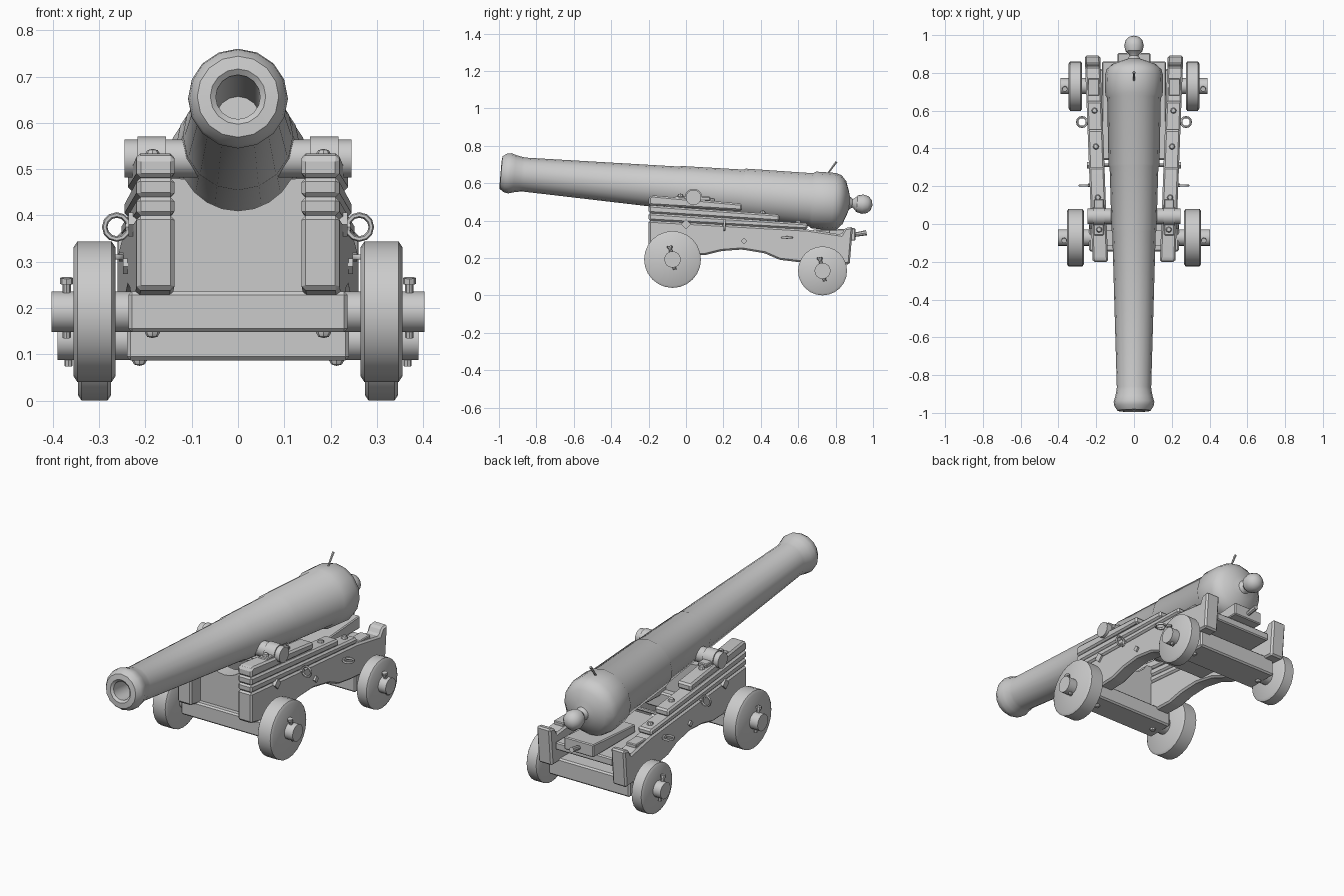
import bpy, bmesh, math
from mathutils import Matrix, Vector

if "Cube" in bpy.data.objects:
    bpy.data.objects.remove(bpy.data.objects["Cube"])


def finish(name, bm, angle=35):
    bmesh.ops.recalc_face_normals(bm, faces=bm.faces)
    me = bpy.data.meshes.new(name)
    bm.to_mesh(me)
    bm.free()
    ob = bpy.data.objects.new(name, me)
    bpy.context.collection.objects.link(ob)
    bpy.ops.object.select_all(action='DESELECT')
    ob.select_set(True)
    bpy.context.view_layer.objects.active = ob
    bpy.ops.object.shade_smooth_by_angle(angle=math.radians(angle))
    return ob


def bevel(bm, width):
    if width:
        bmesh.ops.bevel(bm, geom=bm.edges[:], offset=width, segments=1, affect='EDGES')


def lathe(name, prof, start, direction, n=16):
    """Revolve (radius, distance) points about an axis."""
    rot = Vector(direction).to_track_quat('Z', 'Y').to_matrix().to_4x4()
    m = Matrix.Translation(start) @ rot
    bm = bmesh.new()
    rings = []
    for r, t in prof:
        if r == 0:
            rings.append([bm.verts.new(m @ Vector((0, 0, t)))] * n)
        else:
            rings.append([bm.verts.new(m @ Vector((r * math.cos(a), r * math.sin(a), t)))
                          for a in (2 * math.pi * i / n for i in range(n))])
    for a, b in zip(rings, rings[1:]):
        for i in range(n):
            j = (i + 1) % n
            vs = list(dict.fromkeys((a[i], a[j], b[j], b[i])))
            if len(vs) > 2:
                bm.faces.new(vs)
    return finish(name, bm)


def rod(name, p, q, r, n=12, r2=None):
    p, q = Vector(p), Vector(q)
    d = q - p
    return lathe(name, [(0, 0), (r, 0), (r2 or r, d.length), (0, d.length)], p, d, n)


def slab(name, pts, half, place, width=0.0):
    """Extrude a (y, z) outline along x, then move its points with place()."""
    bm = bmesh.new()
    f = bm.faces.new([bm.verts.new((-half, y, z)) for y, z in pts])
    ext = bmesh.ops.extrude_face_region(bm, geom=[f])
    bmesh.ops.translate(bm, vec=(2 * half, 0, 0),
                        verts=[v for v in ext['geom'] if isinstance(v, bmesh.types.BMVert)])
    bmesh.ops.recalc_face_normals(bm, faces=bm.faces)
    bevel(bm, width)
    for v in bm.verts:
        v.co = place(v.co)
    return finish(name, bm, 25)


def box(name, lo, hi, width=0.0):
    mid = (lo[0] + hi[0]) / 2
    return slab(name, [(lo[1], lo[2]), (hi[1], lo[2]), (hi[1], hi[2]), (lo[1], hi[2])],
                (hi[0] - lo[0]) / 2, lambda c: c + Vector((mid, 0, 0)), width)


def ring(name, centre, axis, R=0.026, r=0.006, n=12, k=6):
    rot = Vector(axis).to_track_quat('Z', 'Y').to_matrix()
    bm = bmesh.new()
    g = [[bm.verts.new(Vector(centre) + rot @ Vector((
        (R + r * math.cos(b)) * math.cos(a), (R + r * math.cos(b)) * math.sin(a), r * math.sin(b))))
        for b in (2 * math.pi * j / k for j in range(k))]
        for a in (2 * math.pi * i / n for i in range(n))]
    for i in range(n):
        for j in range(k):
            i2, j2 = (i + 1) % n, (j + 1) % k
            bm.faces.new((g[i][j], g[i2][j], g[i2][j2], g[i][j2]))
    return finish(name, bm, 60)


def dome(name, p, d, r=0.016, n=8):
    return lathe(name, [(0, -.01), (r, -.01), (r, .003), (r * .7, .011), (0, .014)], p, d, n)


# Barrel with bore, muzzle swell, reinforces, breech and cascabel knob
tilt = math.radians(5)
axis = (0, math.cos(tilt), -math.sin(tilt))
lathe("barrel", [
    (0, -.45), (.048, -.45), (.048, -.985), (.06, -.995), (.088, -.992), (.104, -.968),
    (.108, -.945), (.1, -.92), (.093, -.885), (.091, -.87), (.115, -.045), (.119, -.035),
    (.129, .3), (.135, .31), (.142, .67), (.152, .685), (.154, .79), (.145, .822),
    (.115, .85), (.065, .868), (.035, .877), (.023, .893), (.028, .903), (.045, .918),
    (.052, .948), (.045, .976), (.027, .994), (0, 1.001)], (0, 0, .57), axis)
rod("trunnion", (-.245, .04, .523), (.245, .04, .523), .041, 16)
rod("vent_quill", (0, .75, .64), (0, .805, .715), .004, 6, .007)


def cheek_x(y):
    return .178 + .0383 * (y + .2)


# Cheek outlines (y, z): three stacked step planks over an arched base
planks = {
    "cheek_base": [(-.2, .40), (.65, .352), (.83, .325), (.85, .36), (.892, .366), (.875, .165),
                   (.6, .178), (.5, .19), (.42, .225), (.3, .245), (.19, .237), (.1, .215),
                   (-.08, .215), (-.2, .24)],
    "cheek_step_low": [(-.2, .40), (.65, .352), (.65, .385), (-.2, .44)],
    "cheek_step_middle": [(-.2, .44), (.5, .395), (.5, .432), (-.2, .482)],
    "cheek_step_top": [(-.2, .482), (.3, .452), (.3, .49), (-.18, .535), (-.2, .525)],
}

for s, side in ((1, "right"), (-1, "left")):
    for name, pts in planks.items():
        slab(f"{name}_{side}", pts, .041,
             lambda c: Vector((s * (c.x + cheek_x(c.y)), c.y, c.z)), .009)

    # Trunnion caps and cheek fittings
    rod(f"trunnion_cap_{side}", (s * .155, .04, .523), (s * .217, .04, .523), .047, 16)
    box(f"cap_strap_{side}", (min(s * .16, s * .212), -.06, .505),
        (max(s * .16, s * .212), .13, .528), .004)
    for y, z in ((-.03, .53), (.14, .507), (.41, .44), (.6, .39)):
        dome(f"top_bolt_{side}", (s * cheek_x(y), y, z), (0, 0, 1))
    for y, z, r in ((0, .38, .026), (.31, .29, .017)):
        x = cheek_x(y) + .041
        rod(f"side_bolt_{side}", (s * (x - .02), y, z), (s * (x + .01), y, z), r, 4)
    x = cheek_x(.73)
    box(f"rear_strap_{side}", (s * x - .03, .68, .31), (s * x + .03, .77, .352), .004)

    # Tackle rings and their eyebolts
    ring(f"breeching_ring_{side}", (s * .262, .205, .375), (0, 1, 0))
    rod(f"breeching_eye_{side}", (s * .2, .205, .375), (s * .243, .205, .375), .01, 8)
    ring(f"tackle_ring_{side}", (s * .275, .54, .31), (0, 0, 1))
    rod(f"tackle_eye_{side}", (s * .22, .54, .31), (s * .257, .54, .31), .01, 8)

    # Wheels, linchpins and axle bolts
    for end, y, z, r, x0, x1, xp in (("front", -.072, .192, .152, .265, .355, .37),
                                     ("rear", .73, .131, .131, .274, .346, .366)):
        w = x1 - x0
        lathe(f"{end}_wheel_{side}", [(0, 0), (r - .012, 0), (r, .008), (r, w - .008),
                                      (r - .012, w), (0, w)], (s * x0, y, z), (s, 0, 0), 24)
        rod(f"{end}_linchpin_{side}", (s * xp, y + .012, z - .056), (s * xp, y - .014, z + .066), .009, 8)
        rod(f"{end}_linchpin_head_{side}", (s * xp, y - .014, z + .06), (s * xp, y - .016, z + .073), .014, 8)
    dome(f"front_axle_bolt_{side}", (s * .185, -.072, .149), (0, 0, -1))
    dome(f"rear_axle_bolt_{side}", (s * .213, .73, .089), (0, 0, -1))

# Axles: square beams with round arms
box("front_axle_beam", (-.237, -.145, .148), (.237, .005, .236), .008)
rod("front_axle_arms", (-.403, -.072, .192), (.403, -.072, .192), .044, 16)
box("rear_axle_beam", (-.24, .645, .087), (.24, .82, .185), .008)
rod("rear_axle_arms", (-.39, .73, .131), (.39, .73, .131), .043, 16)
rod("cross_rod", (-.24, .31, .29), (.24, .31, .29), .009, 8)

# Transom: upright board hollowed for the barrel, outline in x and z
arc = [(.13 * math.sin(a), .54 - .13 * math.cos(a))
       for a in (math.radians(-62 + 15.5 * i) for i in range(9))]
slab("transom", arc + [(.15, .48), (.15, .2), (-.15, .2), (-.15, .48)], .04,
     lambda c: Vector((c.y, c.x - .075, c.z)))

# Stool bed with elevating wedge and handle
box("stool_bed", (-.17, .34, .25), (.17, .86, .292), .006)
slab("quoin", [(.55, .292), (.905, .292), (.905, .36), (.55, .335)], .087, lambda c: c, .005)
rod("quoin_handle", (0, .89, .322), (0, .965, .335), .011, 8, .014)
